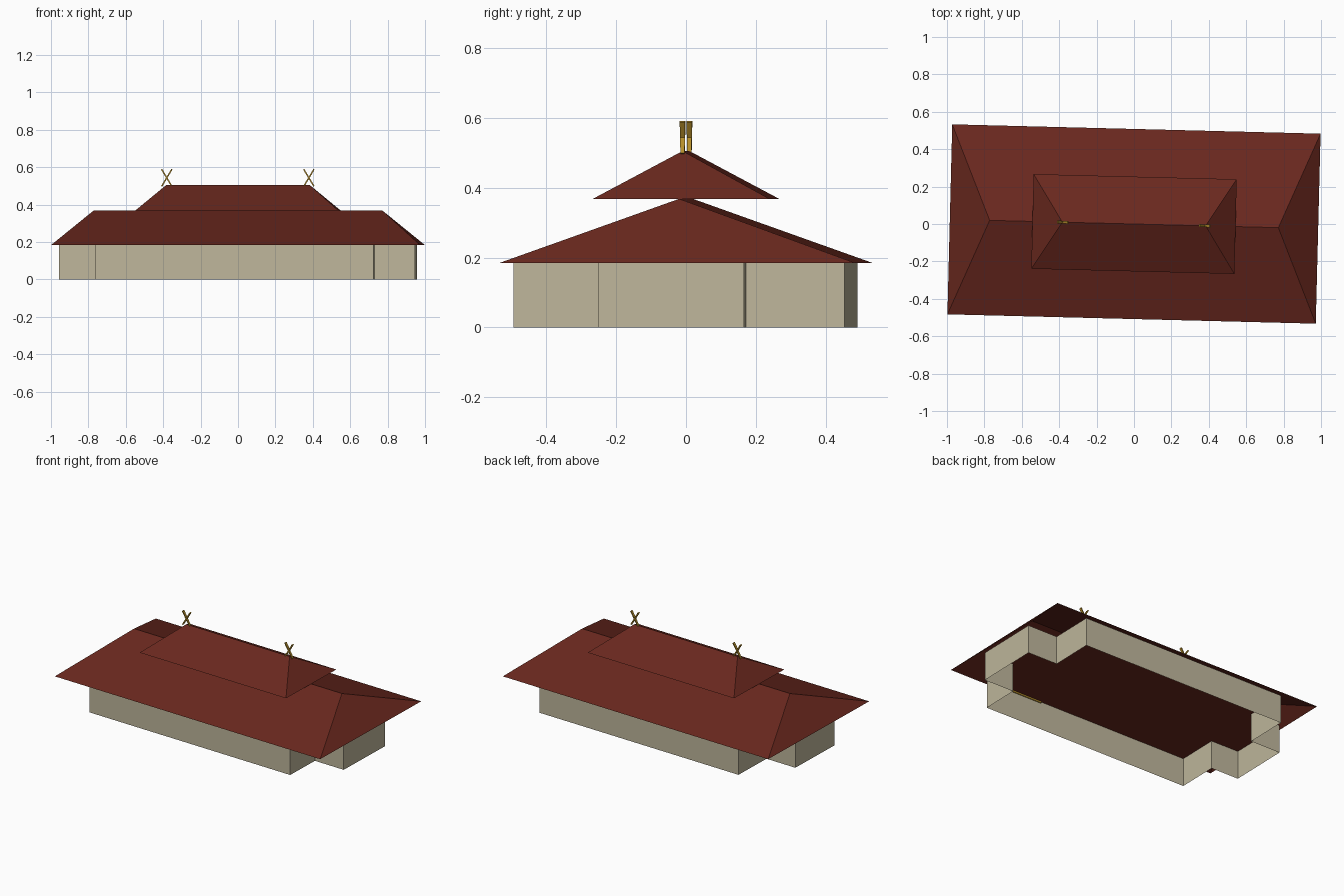
import bpy, bmesh, math
from mathutils import Matrix

cube = bpy.data.objects.get("Cube")
if cube:
    bpy.data.objects.remove(cube, do_unlink=True)

TURN = Matrix.Rotation(math.radians(-1.45), 4, "Z")  # building sits slightly turned


def material(name, rgb):
    mat = bpy.data.materials.new(name)
    mat.use_nodes = True
    mat.diffuse_color = (*rgb, 1)
    bsdf = mat.node_tree.nodes["Principled BSDF"]
    bsdf.inputs["Base Color"].default_value = (*rgb, 1)
    bsdf.inputs["Roughness"].default_value = 0.9
    return mat


RED = material("roof red", (0.142, 0.021, 0.013))
BEIGE = material("wall beige", (0.52, 0.47, 0.33))
GOLD = material("finial gold", (0.46, 0.27, 0.025))


def add_object(name, bm, mat):
    mesh = bpy.data.meshes.new(name)
    bm.transform(TURN)
    bm.to_mesh(mesh)
    bm.free()
    mesh.materials.append(mat)
    obj = bpy.data.objects.new(name, mesh)
    bpy.context.collection.objects.link(obj)


def box(bm, place, size):
    return bmesh.ops.create_cube(bm, size=1, matrix=place @ Matrix.Diagonal((*size, 1)))


def hip_roof(name, half_x, half_y, ridge_half, eave_z, ridge_z):
    """Hollow hip roof: four slopes meeting at a ridge, open underneath."""
    bm = bmesh.new()
    a, b, c, d = [bm.verts.new((sx * half_x, sy * half_y, eave_z))
                  for sx, sy in ((-1, -1), (1, -1), (1, 1), (-1, 1))]
    left = bm.verts.new((-ridge_half, 0, ridge_z))
    right = bm.verts.new((ridge_half, 0, ridge_z))
    for face in ((a, b, right, left), (b, c, right), (c, d, left, right), (d, a, left)):
        bm.faces.new(face)
    add_object(name, bm, RED)


# Walls: cross-shaped outline, open at the bottom
front, back, wing, top = -0.475, 0.472, 0.952, 0.187
right_x, left_front, left_back = 0.738, -0.753, -0.738
outline = [(left_front, front), (right_x, front), (right_x, -0.226), (wing, -0.226),
           (wing, 0.19), (right_x, 0.19), (right_x, back), (left_back, back),
           (left_back, 0.19), (-wing, 0.19), (-wing, -0.206), (left_front, -0.206)]
bm = bmesh.new()
low = [bm.verts.new((x, y, 0)) for x, y in outline]
high = [bm.verts.new((x, y, top)) for x, y in outline]
for i in range(len(outline)):
    j = (i + 1) % len(outline)
    bm.faces.new((low[i], low[j], high[j], high[i]))
add_object("walls", bm, BEIGE)

# Flat ceiling closing the top of the walls, facing down
bm = bmesh.new()
bm.faces.new([bm.verts.new((x, y, top)) for x, y in reversed(outline)])
add_object("ceiling", bm, RED)

# Thin trim where the ceiling meets the front wall
bm = bmesh.new()
box(bm, Matrix.Translation((0.53, front + 0.005, top - 0.006)), (0.4, 0.006, 0.01))
add_object("ceiling_trim", bm, GOLD)

# Two stacked roofs
hip_roof("lower_roof", 0.985, 0.508, 0.772, 0.185, 0.368)
hip_roof("upper_roof", 0.543, 0.253, 0.383, 0.368, 0.505)

# Crossed finials at the ridge ends, each bar a little narrower at its foot
for side, x in (("right", -0.381), ("left", 0.379)):
    bm = bmesh.new()
    for lean in (-1, 1):
        place = (Matrix.Translation((x, 0, 0.543))
                 @ Matrix.Rotation(lean * math.radians(31), 4, "Y"))
        bar = box(bm, place, (0.007, 0.016, 0.106))
        for vert in bar["verts"]:
            if vert.co.z < 0.543:
                vert.co.y *= 0.75
    add_object(side + "_crossed_finial", bm, GOLD)
